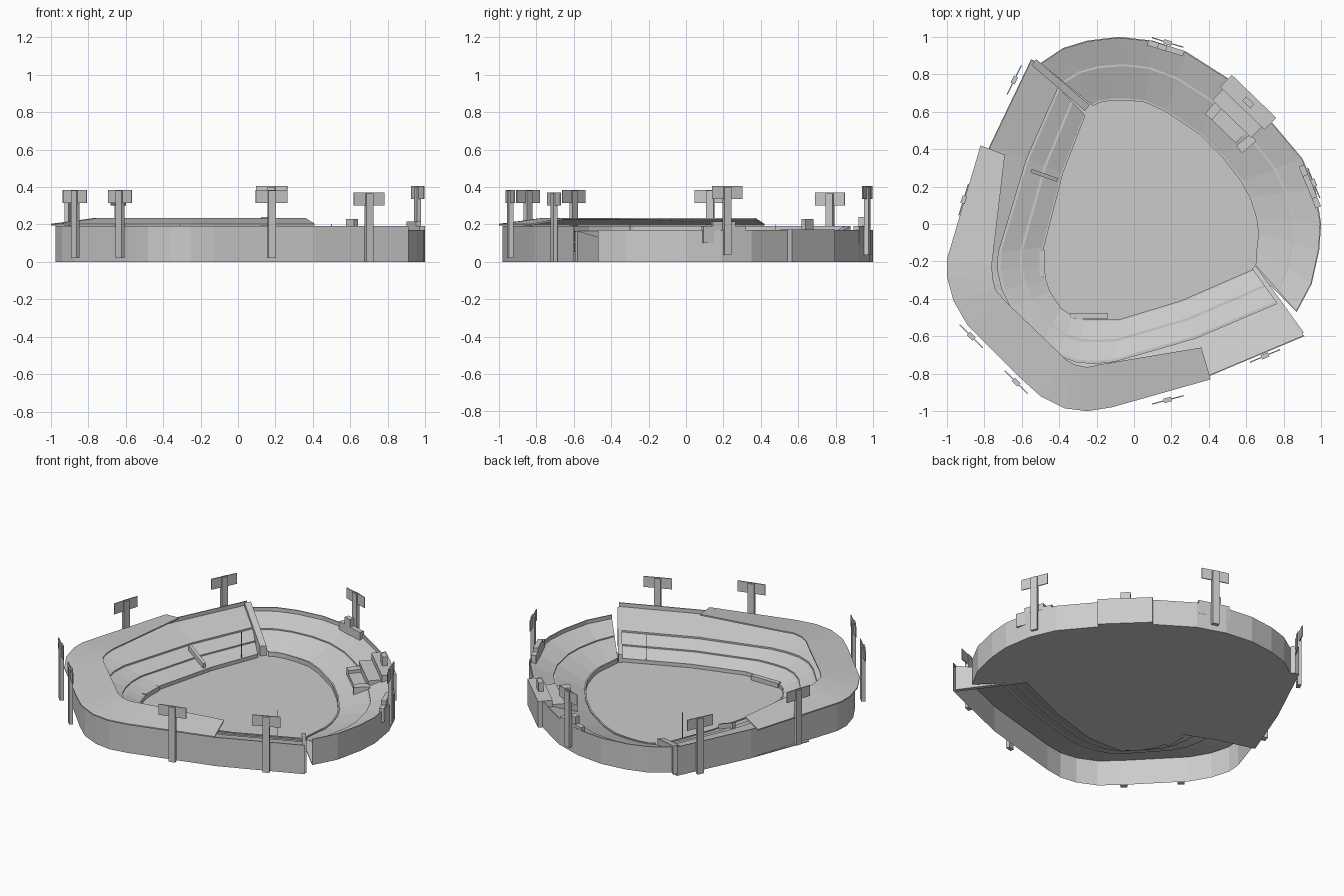
import bpy, bmesh
from math import radians, atan2, hypot
from mathutils import Matrix, Vector

cube = bpy.data.objects.get("Cube")
if cube:
    bpy.data.objects.remove(cube, do_unlink=True)

GREY = (0.6, 0.6, 0.6, 1)
grey = bpy.data.materials.new("concrete_grey")
grey.use_nodes = True
grey.diffuse_color = GREY
for node in grey.node_tree.nodes:
    if node.type == "BSDF_PRINCIPLED":
        node.inputs["Base Color"].default_value = GREY


def finish(name, bm):
    bmesh.ops.recalc_face_normals(bm, faces=bm.faces[:])
    mesh = bpy.data.meshes.new(name)
    bm.to_mesh(mesh)
    bm.free()
    mesh.materials.append(grey)
    obj = bpy.data.objects.new(name, mesh)
    bpy.context.collection.objects.link(obj)
    return obj


def loft(name, stations, profile, closed=False):
    """Sweep a profile of (inner-to-outer fraction, height) along the stations."""
    bm = bmesh.new()
    rows = []
    for ox, oy, ix, iy in stations:
        inner, outer = Vector((ix, iy, 0)), Vector((ox, oy, 0))
        row = []
        for t, z in profile:
            p = inner.lerp(outer, t)
            p.z = z
            row.append(bm.verts.new(p))
        rows.append(row)
    count = len(profile)
    for a, b in zip(rows, rows[1:]):
        for i in range(count if closed else count - 1):
            j = (i + 1) % count
            bm.faces.new((a[i], a[j], b[j], b[i]))
    if closed:
        bm.faces.new(rows[0])
        bm.faces.new(rows[-1])
    return finish(name, bm)


def box(name, x, y, length, width, bottom, top, angle=0):
    bm = bmesh.new()
    bmesh.ops.create_cube(bm, size=1)
    place = (Matrix.Translation((x, y, (bottom + top) / 2))
             @ Matrix.Rotation(radians(angle), 4, "Z")
             @ Matrix.Diagonal((length, width, top - bottom, 1)))
    bmesh.ops.transform(bm, matrix=place, verts=bm.verts)
    return finish(name, bm)


def sloped_wall(name, start, end, width, z_start, z_end):
    """Upright wall whose top slopes from start to end."""
    dx, dy = end[0] - start[0], end[1] - start[1]
    size = hypot(dx, dy)
    nx, ny = -dy / size * width / 2, dx / size * width / 2
    bm = bmesh.new()
    ends = []
    for (x, y), top in ((start, z_start), (end, z_end)):
        ends.append([bm.verts.new(c) for c in (
            (x - nx, y - ny, 0), (x + nx, y + ny, 0),
            (x + nx, y + ny, top), (x - nx, y - ny, top))])
    a, b = ends
    for i in range(4):
        j = (i + 1) % 4
        bm.faces.new((a[i], a[j], b[j], b[i]))
    bm.faces.new(a)
    bm.faces.new(b)
    return finish(name, bm)


# Stations: outer wall x, y then field edge x, y
grandstand = [
    (-.55, .88, -.26, .58), (-.77, .42, -.38, .27), (-.97, -.19, -.48, -.12),
    (-.975, -.28, -.48, -.22), (-.94, -.4, -.47, -.3), (-.87, -.52, -.45, -.36),
    (-.58, -.82, -.39, -.45), (-.48, -.91, -.33, -.49), (-.36, -.965, -.26, -.51),
    (-.25, -.98, -.18, -.51), (-.13, -.96, -.08, -.51), (.41, -.81, .25, -.41),
    (.91, -.6, .64, -.24)]
outfield = [
    (.87, -.47, .65, -.22), (.95, -.32, .655, -.14), (.99, -.14, .665, -.05),
    (1, 0, .655, .03), (.97, .19, .62, .14), (.9, .35, .57, .23),
    (.74, .54, .47, .36), (.5, .78, .35, .48), (.28, .92, .17, .6),
    (.1, .98, .06, .65), (-.08, 1, -.03, .66), (-.25, .98, -.12, .66),
    (-.38, .94, -.18, .65), (-.5, .86, -.22, .63)]
roof = [
    (-.82, .42, -.69, .37), (-1, -.19, -.76, -.22), (-1, -.28, -.755, -.29),
    (-.965, -.41, -.74, -.35), (-.89, -.54, -.69, -.41), (-.6, -.83, -.43, -.66),
    (-.5, -.92, -.37, -.72), (-.37, -.985, -.32, -.75), (-.25, -1, -.25, -.765),
    (-.12, -.98, -.18, -.75), (.41, -.83, .36, -.66)]

# Seating bowls with walkways, and the roof
loft("grandstand", grandstand, [
    (0, 0), (0, .03), (.02, .03), (.02, .025), (.23, .06), (.26, .06), (.26, .068),
    (.47, .1), (.5, .1), (.5, .11), (.985, .165), (.985, .19), (1, .19), (1, 0)])
loft("outfield_stand", outfield, [
    (0, 0), (0, .035), (.03, .035), (.03, .028), (.54, .09), (.57, .09), (.57, .097),
    (.98, .145), (.98, .17), (1, .17), (1, 0)])
loft("roof", roof, [(0, .235), (1, .203), (1, .195), (0, .226)], closed=True)

# Field slab, reaching under the outfield and the left stand
outline = [s[:2] for s in outfield] + [s[:2] for s in grandstand[:2]]
outline += [(-.92, .03), (-.67, -.04)] + [s[2:] for s in grandstand[2:]]
bm = bmesh.new()
slab = bm.faces.new([bm.verts.new((x, y, 0)) for x, y in outline])
lift = bmesh.ops.extrude_face_region(bm, geom=[slab], use_keep_orig=True)
for v in lift["geom"]:
    if isinstance(v, bmesh.types.BMVert):
        v.co.z = .006
finish("field", bm)

# End walls and the stair divider
sloped_wall("right_end_wall", (.897, -.587), (.64, -.23), .025, .165, .06)
sloped_wall("left_end_wall", (-.535, .865), (-.25, .62), .04, .19, .07)
sloped_wall("stair_divider", (-.55, .285), (-.41, .235), .02, .125, .06)

# Dugouts
box("front_dugout", -.24, -.49, .2, .03, 0, .035)
box("side_dugout", -.49, -.21, .03, .14, 0, .035)

# Stepped terraces in the outfield
SLANT = -44
box("upper_terrace", .61, .65, .33, .09, 0, .172, SLANT)
box("middle_terrace", .55, .59, .29, .08, 0, .135, SLANT)
box("lower_terrace", .5, .53, .2, .08, 0, .09, SLANT)
box("terrace_cabin", .61, .65, .06, .03, .17, .23, SLANT)
box("terrace_side", .6, .43, .1, .05, 0, .11, 40)
box("terrace_side", .43, .61, .1, .05, 0, .11, 50)

# Stepped wall blocks beside the outfield masts
box("wall_block", .94, .2, .24, .03, .1, .19, -68)
box("wall_block_top", .94, .2, .13, .03, .1, .215, -68)
box("wall_block", .17, .94, .2, .03, .1, .19, -17)
box("wall_block_top", .15, .945, .05, .03, .1, .24, -17)

# Foul poles
for x, y in ((-.31, .48), (.5, -.3)):
    box("foul_pole", x, y, .004, .004, 0, .2)

# Floodlights: position, wall angle, foot and top heights
for x, y, angle, foot, top in (
        (.18, .97, -17, .035, .405), (.96, .22, -68, .035, .405),
        (-.64, .77, 64, 0, .37), (-.91, .13, 73, .02, .385),
        (-.87, -.6, -45, .02, .385), (-.63, -.845, -45, .02, .385),
        (.18, -.94, 15, .02, .385), (.7, -.705, 23, 0, .37)):
    box("light_mast", x, y, .042, .024, foot, top - .004, angle)
    box("light_board", x, y, .175, .006, top - .07, top, angle)
